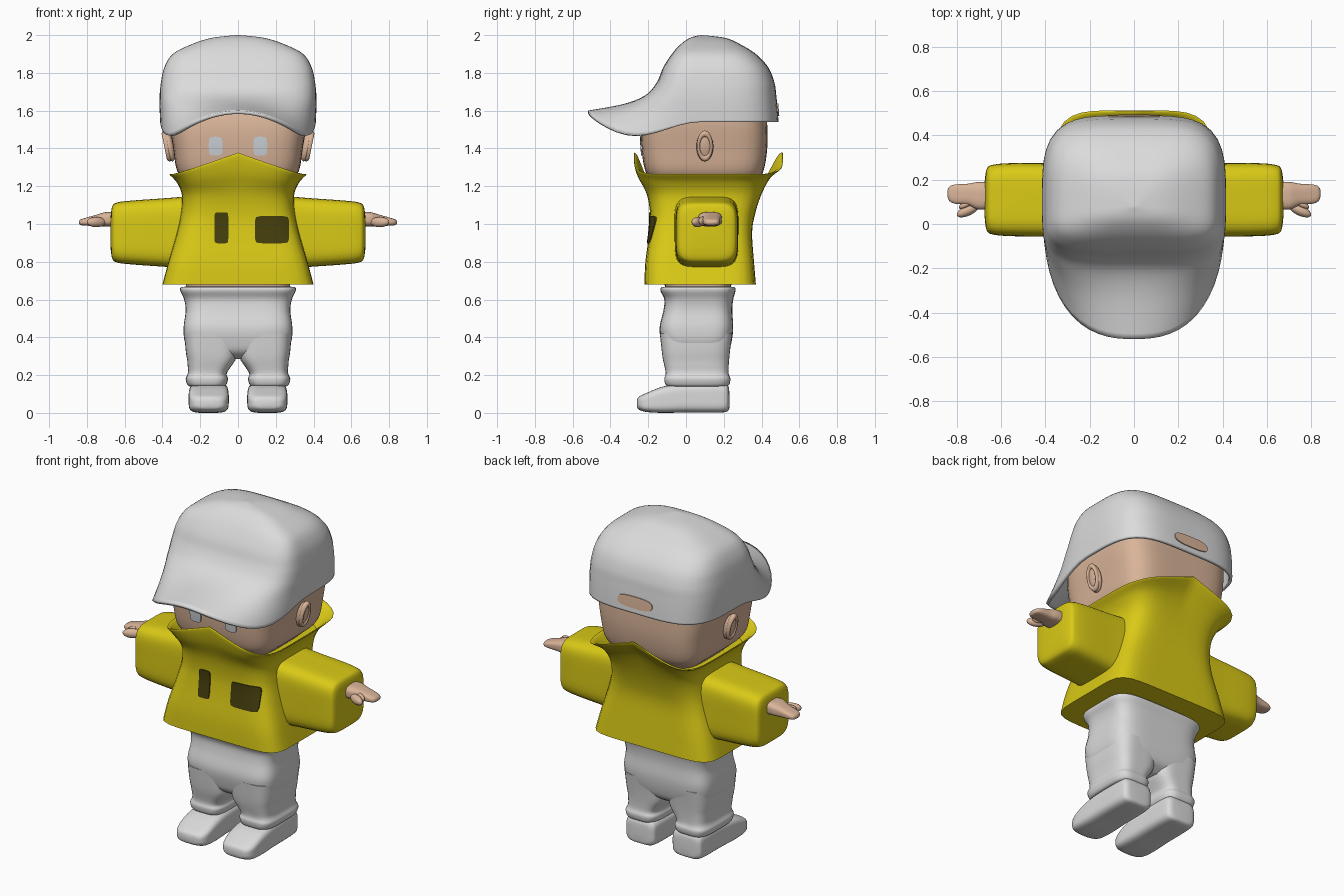
import bpy, bmesh, math
from mathutils import Vector
from mathutils.bvhtree import BVHTree

if "Cube" in bpy.data.objects:
    bpy.data.objects.remove(bpy.data.objects["Cube"])


def material(name, rgb):
    m = bpy.data.materials.new(name)
    m.diffuse_color = (*rgb, 1)
    m.use_nodes = True
    m.node_tree.nodes["Principled BSDF"].inputs["Base Color"].default_value = m.diffuse_color
    return m


WHITE = material("off_white", (0.71, 0.71, 0.71))
SKIN = material("skin_tan", (0.70, 0.46, 0.32))
YELLOW = material("jacket_yellow", (0.70, 0.59, 0.008))
DARK = material("dark_olive", (0.06, 0.048, 0.004))
EYE = material("eye_grey", (0.60, 0.64, 0.68))


def finish(name, bm, mat, angle=45):
    bmesh.ops.recalc_face_normals(bm, faces=bm.faces)
    me = bpy.data.meshes.new(name)
    bm.to_mesh(me)
    bm.free()
    me.materials.append(mat)
    me.shade_smooth()
    me.set_sharp_from_angle(angle=math.radians(angle))
    ob = bpy.data.objects.new(name, me)
    bpy.context.collection.objects.link(ob)
    return ob


def refine(rings, k=5):
    """Catmull-Rom interpolation between the given sections."""
    out, n = [], len(rings)
    for i in range(n - 1):
        a, b, c, d = (rings[max(0, min(n - 1, i + o))] for o in (-1, 0, 1, 2))
        for j in range(k):
            t = j / k
            out.append([0.5 * (2 * q + (r - p) * t + (2 * p - 5 * q + 4 * r - s) * t * t
                               + (3 * q - p - 3 * r + s) * t ** 3)
                        for p, q, r, s in zip(a, b, c, d)])
    return out + [rings[-1]]


def loft(name, rings, mat, place=None, shape=None, cy=None, p_back=None, open_start=False, n=64):
    """Skin rounded-square sections: (height, half width, y min, y max, squareness, lift)."""
    bm = bmesh.new()
    loops = []
    for z, hx, y0, y1, p, lift in refine([tuple(r) + (0,) * (6 - len(r)) for r in rings]):
        mid = (y0 + y1) / 2 if cy is None else cy
        loop = []
        for i in range(n):
            a = 2 * math.pi * i / n
            c, s = math.cos(a), math.sin(a)
            e = p_back if p_back and s > 0 else p
            r = (abs(c) ** e + abs(s) ** e) ** (-1 / e)
            x, y = hx * r * c, mid + r * s * ((y1 - mid) if s > 0 else (mid - y0))
            co = (x, y, z + (lift * shape(x, y) if shape else 0))
            loop.append(bm.verts.new(place(*co) if place else co))
        loops.append(loop)
    for u, v in zip(loops, loops[1:]):
        for i in range(n):
            j = (i + 1) % n
            bm.faces.new((u[i], u[j], v[j], v[i]))
    if not open_start:
        bm.faces.new(loops[0][::-1])
    bm.faces.new(loops[-1])
    return finish(name, bm, mat)


def ellipsoid(name, loc, size, mat, rot=(0, 0, 0)):
    bpy.ops.mesh.primitive_uv_sphere_add(segments=24, ring_count=14, location=loc, rotation=rot)
    ob = bpy.context.object
    ob.name, ob.scale = name, size
    ob.data.materials.append(mat)
    ob.data.shade_smooth()


def plate(name, target, x, z, hw, hh, mat, p=6, side=-1, tilt=0.0):
    """Thin plate that follows the target's front (side=-1) or back (side=1)."""
    me = target.data
    tree = BVHTree.FromPolygons([v.co for v in me.vertices], [f.vertices[:] for f in me.polygons])
    bm = bmesh.new()
    loops = []
    for k in (0.02, 0.35, 0.7, 1.0, 1.0):
        loop, gap = [], -0.004 if len(loops) == 4 else 0.006
        for i in range(32):
            a = 2 * math.pi * i / 32
            c, s = math.cos(a), math.sin(a)
            r = k * (abs(c) ** p + abs(s) ** p) ** (-1 / p)
            px = x + hw * r * c
            pz = z + hh * r * s + tilt * hw * r * c
            hit = tree.ray_cast(Vector((px, side * 2, pz)), Vector((0, -side, 0)))[0]
            loop.append(bm.verts.new((px, hit.y + side * gap, pz)))
        loops.append(loop)
    bm.faces.new(loops[0])
    for u, v in zip(loops, loops[1:]):
        for i in range(32):
            bm.faces.new((u[i - 1], u[i], v[i], v[i - 1]))
    ob = finish(name, bm, mat)
    # open shell: make sure it faces outward
    if ob.data.polygons[0].normal.y * side < 0:
        ob.data.flip_normals()


# Head
head = loft("head", [(1.14, .18, -.08, .28, 4), (1.22, .27, -.17, .37, 5), (1.28, .322, -.215, .41, 5),
                     (1.4, .343, -.235, .43, 5), (1.53, .362, -.235, .43, 5), (1.62, .355, -.2, .425, 5),
                     (1.7, .32, -.09, .38, 4)], SKIN)


# Cap: crown and brim are one shell, with an arched front edge
def brim_arch(x, y):
    f = max(0, min(1, (.08 - y) / .48))
    return f * f * (3 - 2 * f) * (.06 - 1.1 * x * x)


cap = loft("cap", [(1.54, .412, -.52, .49, 2.5, 1), (1.61, .415, -.34, .485, 2.8, .4),
                   (1.68, .415, -.215, .478, 3.5, .05), (1.75, .408, -.155, .468, 4),
                   (1.83, .39, -.12, .435, 4), (1.9, .345, -.075, .37, 4), (1.95, .25, -.03, .29, 3.5),
                   (1.985, .14, .02, .21, 3), (2.0, .01, .075, .085, 2)],
           WHITE, shape=brim_arch, cy=.08, p_back=4, open_start=True)
plate("cap_back_opening", cap, 0, 1.605, .115, .034, SKIN, p=3, side=1)
shell = cap.modifiers.new("thickness", 'SOLIDIFY')
shell.thickness, shell.offset = .018, -1

# Jacket: flared hem, pinched neck, tall folded collar with peaks front and back
jacket = loft("jacket", [(.68, .40, -.22, .37, 7), (.8, .368, -.215, .36, 7), (.95, .325, -.195, .35, 6),
                         (1.05, .305, -.19, .365, 5), (1.15, .297, -.208, .40, 5, .1),
                         (1.22, .325, -.255, .45, 5, .5), (1.262, .362, -.275, .512, 5, 1),
                         (1.255, .345, -.257, .485, 5, 1), (1.19, .3, -.2, .41, 5, .3)],
              YELLOW, shape=lambda x, y: .105 * max(0, 1 - abs(x) / .34) ** 1.1)
plate("chest_patch_small", jacket, -.088, .98, .037, .082, DARK, p=10)
plate("chest_patch_large", jacket, .18, .97, .09, .072, DARK, p=10)

# Waist and hips
loft("waist", [(.6, .27, -.1, .23, 5), (.72, .28, -.12, .245, 5)], SKIN)
loft("trouser_hips", [(.285, .12, -.06, .17, 4), (.32, .24, -.11, .22, 4), (.37, .28, -.13, .24, 4.5),
                      (.45, .288, -.14, .25, 5), (.54, .277, -.12, .245, 5), (.6, .285, -.115, .25, 5),
                      (.645, .305, -.135, .262, 5), (.665, .302, -.13, .258, 5), (.668, .27, -.1, .23, 5)], WHITE)

for s, tag in ((-1, "right"), (1, "left")):
    # Trouser legs, bunched at the ankle
    loft(tag + "_trouser_leg", [(.14, .075, -.07, .19, 4), (.145, .1, -.105, .225, 4), (.18, .112, -.115, .235, 4),
                                (.215, .104, -.108, .225, 4), (.3, .133, -.125, .23, 4), (.42, .143, -.138, .245, 4)],
         WHITE, place=lambda x, y, z: (x + s * (.165 if z < .2 else max(.14, .165 - (z - .2) * .3)), y, z))
    # Shoes, lofted heel to toe
    loft(tag + "_shoe", [(.23, .04, .03, .1, 3), (.222, .085, .01, .145, 4), (.18, .1, .002, .16, 4.5),
                         (.0, .104, .002, .158, 4.5), (-.12, .106, .0, .14, 4.5), (-.21, .1, .005, .105, 4),
                         (-.25, .075, .018, .085, 3), (-.26, .03, .035, .065, 2.5)],
         WHITE, place=lambda x, y, t: (x + s * .155, t, y))
    # Wide boxy sleeves
    loft(tag + "_sleeve", [(.22, .195, -.065, .28, 5), (.38, .182, -.058, .275, 5), (.55, .17, -.055, .275, 5),
                           (.635, .16, -.048, .268, 5), (.665, .14, -.03, .25, 4.5), (.675, .08, .03, .19, 4)],
         YELLOW, place=lambda x, y, t: (s * t, y, x + .955))
    # Hand with fingers and two short digits toward the front
    loft(tag + "_hand", [(.62, .036, .07, .19, 3), (.70, .038, .065, .19, 3), (.75, .03, .085, .182, 3),
                         (.81, .02, .092, .178, 3), (.835, .014, .105, .168, 2.5), (.843, .004, .125, .15, 2)],
         SKIN, place=lambda x, y, t: (s * t, y, x + 1.025 - max(0, t - .7) * .12))
    ellipsoid(tag + "_thumb", (s * .75, .062, 1.01), (.055, .024, .027), SKIN, (0, 0, -s * .45))
    ellipsoid(tag + "_finger", (s * .755, .09, 1.015), (.04, .016, .024), SKIN, (0, 0, -s * .45))
    # Ears with a raised rim
    ellipsoid(tag + "_ear", (s * .362, .1, 1.41), (.026, .045, .08), SKIN, (0, s * .2, 0))
    bpy.ops.mesh.primitive_torus_add(major_segments=32, minor_segments=10, major_radius=1, minor_radius=.26,
                                     location=(s * .376, .1, 1.413), rotation=(0, math.pi / 2 + s * .2, 0))
    rim = bpy.context.object
    rim.name, rim.scale = tag + "_ear_rim", (.066, .034, .06)
    rim.data.materials.append(SKIN)
    rim.data.shade_smooth()
    # Eyes and lashes
    plate(tag + "_eye", head, s * .118, 1.412, .037, .05, EYE, p=4)
    plate(tag + "_lash", head, s * .18, 1.453, .024, .006, SKIN, p=2, tilt=s * .5)
